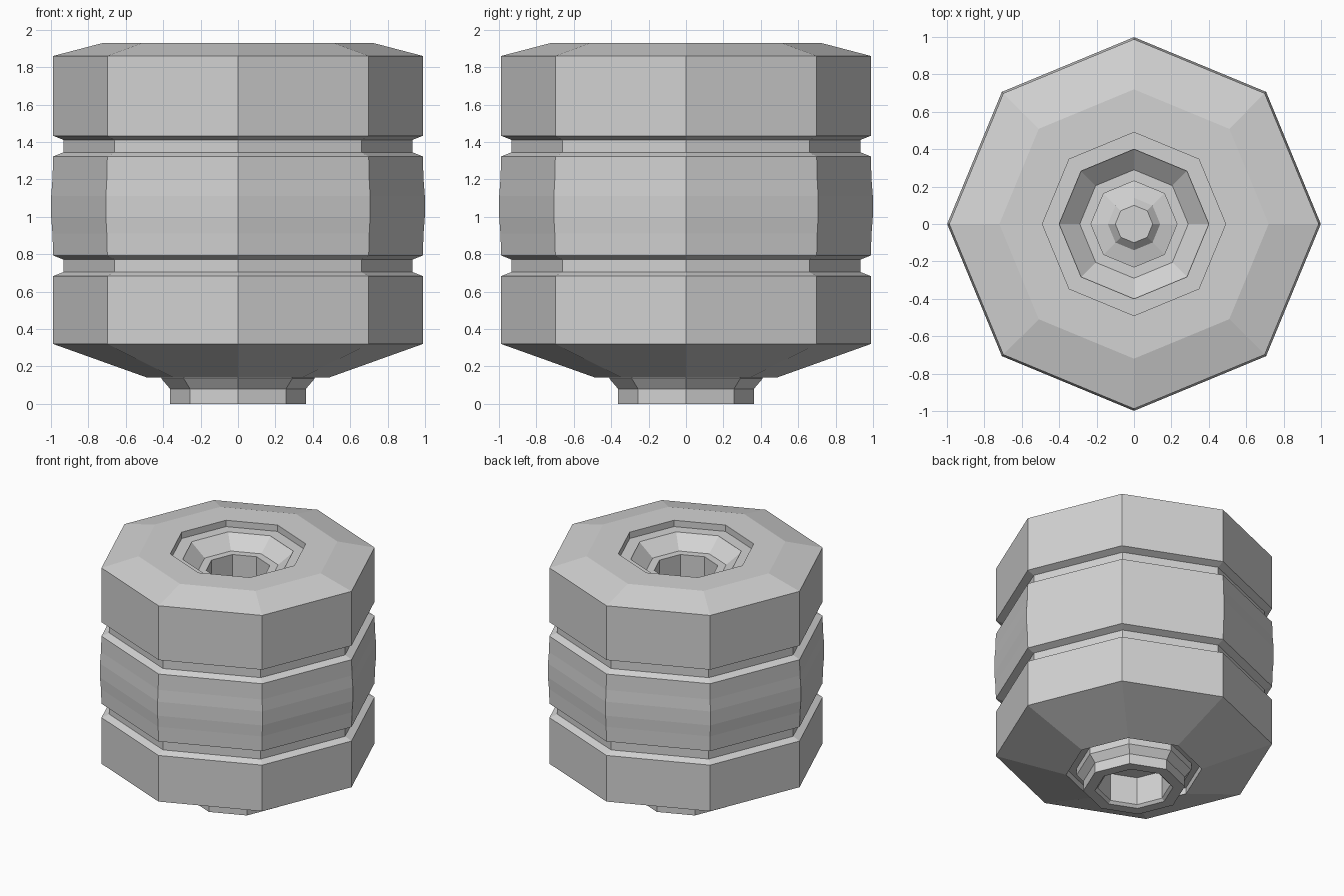
import bpy
import bmesh
from math import cos, sin, tau

SIDES = 8

if "Cube" in bpy.data.objects:
    bpy.data.objects.remove(bpy.data.objects["Cube"], do_unlink=True)

grey = bpy.data.materials.new("plain_grey")
grey.use_nodes = True
shade = (0.65, 0.65, 0.65, 1)
grey.diffuse_color = shade
for node in grey.node_tree.nodes:
    if node.type == "BSDF_PRINCIPLED":
        node.inputs["Base Color"].default_value = shade


def lathe(name, profile):
    """Turn a (radius, height) profile into a flat-faced octagonal part."""
    bm = bmesh.new()
    rings = [[bm.verts.new((r * cos(tau * k / SIDES), r * sin(tau * k / SIDES), z))
              for k in range(SIDES)] for r, z in profile]
    for low, high in zip(rings, rings[1:]):
        for k in range(SIDES):
            n = (k + 1) % SIDES
            bm.faces.new((low[k], low[n], high[n], high[k]))
    # Merge the rings that sit on the axis into single points
    bmesh.ops.remove_doubles(bm, verts=bm.verts, dist=0.0005)
    mesh = bpy.data.meshes.new(name)
    bm.to_mesh(mesh)
    bm.free()
    mesh.materials.append(grey)
    obj = bpy.data.objects.new(name, mesh)
    bpy.context.collection.objects.link(obj)
    return obj


def groove(z):
    """Profile of a bevelled groove that starts at height z."""
    return [(0.988, z), (0.932, z + 0.022), (0.932, z + 0.088), (0.988, z + 0.11)]


# Outer body: recessed base, cone, grooved wall with a bulging middle, sloped top
bulge = [(0.992, 0.91), (0.999, 1.0), (0.999, 1.11), (0.992, 1.2)]
lathe("outer_body",
      [(0.4, 0.19), (0.485, 0.19), (0.485, 0.14), (0.988, 0.32)]
      + groove(0.683) + bulge + groove(1.323)
      + [(0.988, 1.86), (0.72, 1.93), (0.49, 1.93), (0.49, 1.88), (0.4, 1.88)])

# Inner tube: hollow neck below, funnel and shaft above
lathe("inner_tube",
      [(0, 0.24), (0.26, 0.24), (0.26, 0.02), (0.28, 0), (0.363, 0),
       (0.363, 0.08), (0.41, 0.135), (0.41, 1.88), (0.29, 1.78),
       (0.23, 1.78), (0.23, 1.5), (0, 1.5)])

# Low stepped dome at the bottom of the shaft
lathe("centre_dome",
      [(0.23, 1.51), (0.14, 1.53), (0.1, 1.57), (0, 1.57)])
